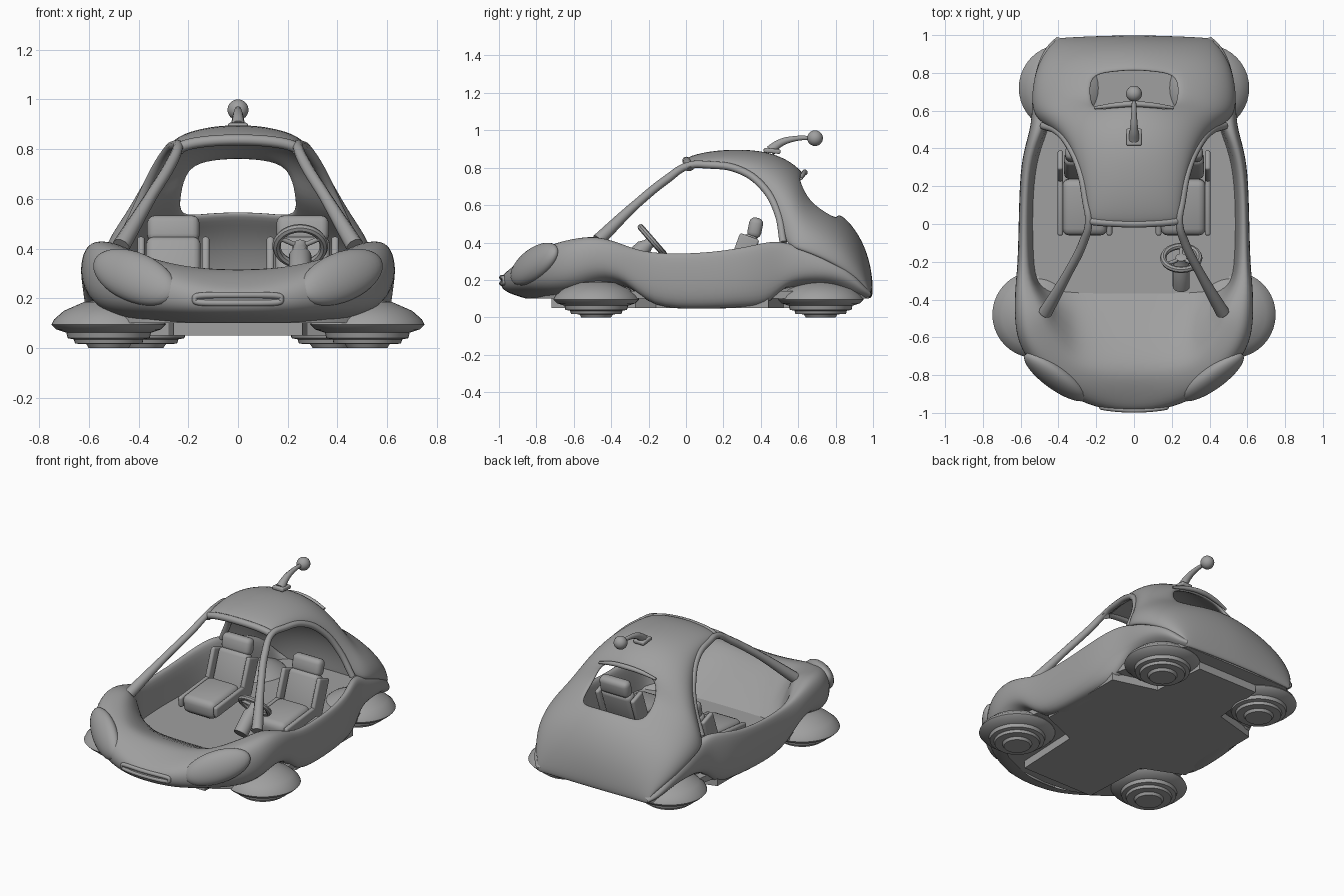
import bpy, bmesh, math
from mathutils import Vector, Matrix

cube = bpy.data.objects.get("Cube")
if cube:
    bpy.data.objects.remove(cube, do_unlink=True)

grey = bpy.data.materials.new("plain grey")
grey.use_nodes = True
grey.diffuse_color = (0.35, 0.35, 0.35, 1)
grey.node_tree.nodes["Principled BSDF"].inputs["Base Color"].default_value = grey.diffuse_color


def add_object(name, data):
    obj = bpy.data.objects.new(name, data)
    bpy.context.collection.objects.link(obj)
    data.materials.append(grey)
    return obj


def finish(name, bm, matrix=None, by_angle=True):
    """Turn a bmesh into a smooth shaded object."""
    if matrix is not None:
        bm.transform(matrix)
    mesh = bpy.data.meshes.new(name)
    bm.to_mesh(mesh)
    bm.free()
    obj = add_object(name, mesh)
    for poly in mesh.polygons:
        poly.use_smooth = True
    if by_angle:
        bpy.ops.object.select_all(action='DESELECT')
        obj.select_set(True)
        bpy.context.view_layer.objects.active = obj
        bpy.ops.object.shade_smooth_by_angle(angle=math.radians(40))
    return obj


def skin(name, rows, flip=False, hole=lambda r, c: False, thickness=0):
    """Half surface through rows of points, mirrored and subdivided."""
    bm = bmesh.new()
    grid = [[bm.verts.new(p) for p in row] for row in rows]
    for r in range(len(grid) - 1):
        for c in range(len(grid[r]) - 1):
            if hole(r, c):
                continue
            face = [grid[r][c], grid[r][c + 1], grid[r + 1][c + 1], grid[r + 1][c]]
            bm.faces.new(face[::-1] if flip else face)
    obj = finish(name, bm, by_angle=False)
    mirror = obj.modifiers.new("mirror", 'MIRROR')
    mirror.use_clip = True
    if thickness:
        solid = obj.modifiers.new("thickness", 'SOLIDIFY')
        solid.thickness = thickness
        solid.offset = -1
    sub = obj.modifiers.new("smooth", 'SUBSURF')
    sub.levels = sub.render_levels = 2
    return obj


def tube(name, points, radii, closed=False):
    curve = bpy.data.curves.new(name, 'CURVE')
    curve.dimensions = '3D'
    curve.bevel_depth = 1
    curve.bevel_resolution = 3
    curve.resolution_u = 6
    curve.use_fill_caps = True
    spline = curve.splines.new('BEZIER')
    spline.bezier_points.add(len(points) - 1)
    spline.use_cyclic_u = closed
    for i, (bp, p) in enumerate(zip(spline.bezier_points, points)):
        bp.co = p
        bp.handle_left_type = bp.handle_right_type = 'AUTO'
        bp.radius = radii[i] if isinstance(radii, list) else radii
    return add_object(name, curve)


def box(name, center, size, tilt=0, bevel=0.02):
    bm = bmesh.new()
    bmesh.ops.create_cube(bm, size=1)
    bm.transform(Matrix.Diagonal((*size, 1)))
    bmesh.ops.bevel(bm, geom=bm.edges[:], offset=bevel, segments=3, profile=0.5, affect='EDGES')
    return finish(name, bm, Matrix.Translation(center) @ Matrix.Rotation(tilt, 4, 'X'))


def ball(name, matrix):
    bm = bmesh.new()
    bmesh.ops.create_uvsphere(bm, u_segments=32, v_segments=16, radius=1)
    return finish(name, bm, matrix)


def lathe(name, profile, matrix, closed=False):
    bm = bmesh.new()
    verts = [bm.verts.new((r, 0, z)) for r, z in profile]
    ends = verts + verts[:1] if closed else verts
    edges = [bm.edges.new(pair) for pair in zip(ends, ends[1:])]
    bmesh.ops.spin(bm, geom=verts + edges, cent=(0, 0, 0), axis=(0, 0, 1),
                   angle=math.tau, steps=40, use_duplicate=False)
    bmesh.ops.remove_doubles(bm, verts=bm.verts[:], dist=0.0005)
    bmesh.ops.recalc_face_normals(bm, faces=bm.faces[:])
    return finish(name, bm, matrix)


def prism(name, half_plan, low, high):
    bm = bmesh.new()
    outline = half_plan + [(-x, y) for x, y in reversed(half_plan) if x > 0]
    face = bm.faces.new([bm.verts.new((x, y, low)) for x, y in outline])
    top = bmesh.ops.extrude_face_region(bm, geom=[face])
    lifted = [v for v in top["geom"] if isinstance(v, bmesh.types.BMVert)]
    bmesh.ops.translate(bm, verts=lifted, vec=(0, 0, high - low))
    bmesh.ops.recalc_face_normals(bm, faces=bm.faces[:])
    return finish(name, bm)


# Lower body rail, nose to tail: outer x, y, sill height, belt height, inner rim x, y, z
rail = [
    (0, -1, .13, .25, 0, -.72, .33), (.2, -.98, .13, .275, .15, -.72, .33),
    (.39, -.89, .14, .34, .29, -.7, .345), (.53, -.77, .14, .4, .36, -.6, .37),
    (.62, -.63, .16, .43, .42, -.52, .4), (.635, -.48, .22, .44, .45, -.44, .41),
    (.63, -.33, .19, .39, .53, -.32, .36), (.615, -.2, .04, .34, .55, -.2, .32),
    (.61, .1, .035, .34, .555, .1, .325), (.6, .33, .05, .375, .535, .33, .36),
    (.56, .47, .05, .41, .48, .47, .4), (.54, .56, .18, .39, .45, .56, .38),
    (.54, .72, .2, .34, .42, .72, .34), (.51, .86, .18, .28, .38, .84, .3),
    (.46, .95, .12, .18, .36, .92, .2), (.41, .99, .1, .14, .3, .96, .14)]


def body_section(x, y, sill, belt, ix, iy, iz):
    outer, inner = Vector((x, y, belt)), Vector((ix, iy, iz))
    level = lambda t: (x, y, sill + t * (belt - sill))
    crown = outer.lerp(inner, 0.6)
    return [(x * .8, y * .86, max(.05, sill - .03)), (x * .94, y * .96, sill), level(.25), level(.7),
            (*outer.lerp(inner, 0.2).xy, belt), (crown.x, crown.y, crown.z + .012),
            inner, (ix * .97, max(iy, -.35), .13)]


skin("lower_body", [body_section(*r) for r in rail], flip=True)
prism("floor_deck", [(r[0] * .93, r[1] * (.84 if r[1] < -.6 else .985)) for r in rail], .1, .14)
prism("under_pan", [(.26, -.72), (.28, -.27), (.54, -.16), (.54, .44), (.25, .52), (.22, .88)], .05, .12)

# Roof and rear shell hoops: ridge y, ridge z, edge x, edge y, edge z
hoops = [
    (-.01, .855, .24, .01, .81), (.12, .89, .255, .12, .815), (.28, .9, .285, .28, .79),
    (.42, .89, .34, .41, .7), (.54, .85, .405, .49, .56), (.635, .775, .48, .52, .4),
    (.68, .65, .535, .57, .37), (.825, .56, .55, .65, .35), (.91, .475, .53, .81, .28),
    (.975, .34, .47, .92, .2), (1, .2, .42, .97, .15), (1, .1, .41, .985, .1)]
COLUMNS = 7


def hoop_points(cy, cz, ex, ey, ez):
    points = []
    for i in range(COLUMNS + 1):
        t = i / COLUMNS
        drop = max(0, math.cos(t * math.pi / 2)) ** .9
        points.append((ex * math.sin(t * math.pi / 2), cy + (ey - cy) * t ** 1.4, ez + (cz - ez) * drop))
    return points


shell = [hoop_points(*h) for h in hoops]
skin("roof_and_rear_shell", shell, hole=lambda r, c: r in (5, 6) and c < 2, thickness=.03)


def across(points):
    return [(-x, y, z) for x, y, z in reversed(points[1:])] + points


# Window frames
tube("windscreen_header", [(x, y + .012, z - .018) for x, y, z in across(shell[0])], .022)
tube("rear_window_lip", across(shell[5][:3]), [.008, .014, .016, .014, .008])
for side, label in ((1, "left"), (-1, "right")):
    path = [(.47, -.47, .41), (.35, -.26, .61), (.27, -.1, .74)] + [h[2:] for h in hoops[:6]]
    tube(label + "_pillar_and_door_frame", [(side * x, y, z) for x, y, z in path],
         [.036, .024, .023] + [.02] * 6)

    # Headlights bulging from the front corners, outer ends raised
    along = Vector((side * .32, .24, .14)).normalized()
    out = Vector((side * .55, -.75, .35))
    out = (out - along * out.dot(along)).normalized()
    up = along.cross(out)
    frame = Matrix((along, out, up)).transposed().to_4x4()
    ball(label + "_headlight", Matrix.Translation((side * .415, -.81, .285)) @ frame
         @ Matrix.Diagonal((.21, .06, .1, 1)))

    # Hover wheels with stepped discs underneath
    disc = [(0, .2), (.1, .185), (.18, .15), (.22, .115), (.23, .095), (.21, .075), (.17, .062),
            (.165, .04), (.14, .035), (.135, .018), (.09, .016), (.08, 0), (0, 0)]
    for place, x, y in (("front", .52, -.48), ("rear", .38, .72)):
        lathe(f"{place}_{label}_wheel", disc, Matrix.Translation((side * x, y, 0)))

    # Seats
    x = side * .26
    box(label + "_seat_cushion", (x, .09, .22), (.24, .3, .12), .1, .04)
    box(label + "_seat_back", (x, .31, .32), (.22, .08, .26), -.35, .03)
    box(label + "_headrest", (x, .37, .478), (.21, .075, .11), -.2, .03)
    for edge in (-1, 1):
        sx = x + edge * .13
        box(label + "_seat_bolster", (sx, .3, .32), (.03, .11, .24), -.35, .012)
        box(label + "_seat_rail", (sx, .1, .23), (.03, .32, .07), .1, .012)

# Steering wheel and column
tilt = Matrix.Translation((.25, -.18, .41)) @ Matrix.Rotation(math.radians(-49), 4, 'X')
rim = [(.095 + .017 * math.cos(a * math.pi / 4), .017 * math.sin(a * math.pi / 4)) for a in range(8)]
lathe("steering_wheel_rim", rim, tilt, closed=True)
lathe("steering_column", [(0, .01), (.03, .005), (.03, -.03), (.045, -.06), (.045, -.2), (0, -.2)], tilt)
for turn in (90, 210, 330):
    a = math.radians(turn)
    tube("steering_spoke", [tilt @ Vector((r * math.cos(a), r * math.sin(a), -.005)) for r in (0, .09)], .01)

# Nose grille, a rounded rectangle following the nose
loop = []
for i in range(32):
    c, s = math.cos(i * math.pi / 16), math.sin(i * math.pi / 16)
    x = .172 * math.copysign(abs(c) ** .4, c)
    loop.append((x, -.986 + .5 * x * x, .197 + .016 * math.copysign(abs(s) ** .4, s)))
tube("grille_frame", loop, .013, closed=True)
box("grille_plate", (0, -.965, .197), (.32, .03, .035), 0, .005)

# Aerial on the roof
box("aerial_base", (0, .46, .89), (.08, .09, .025), -.1, .008)
tube("aerial_stem", [(0, .45, .89), (0, .5, .93), (0, .58, .955), (0, .68, .96)], [.03, .022, .015, .01])
ball("aerial_ball", Matrix.Translation((0, .69, .958)) @ Matrix.Scale(.042, 4))
